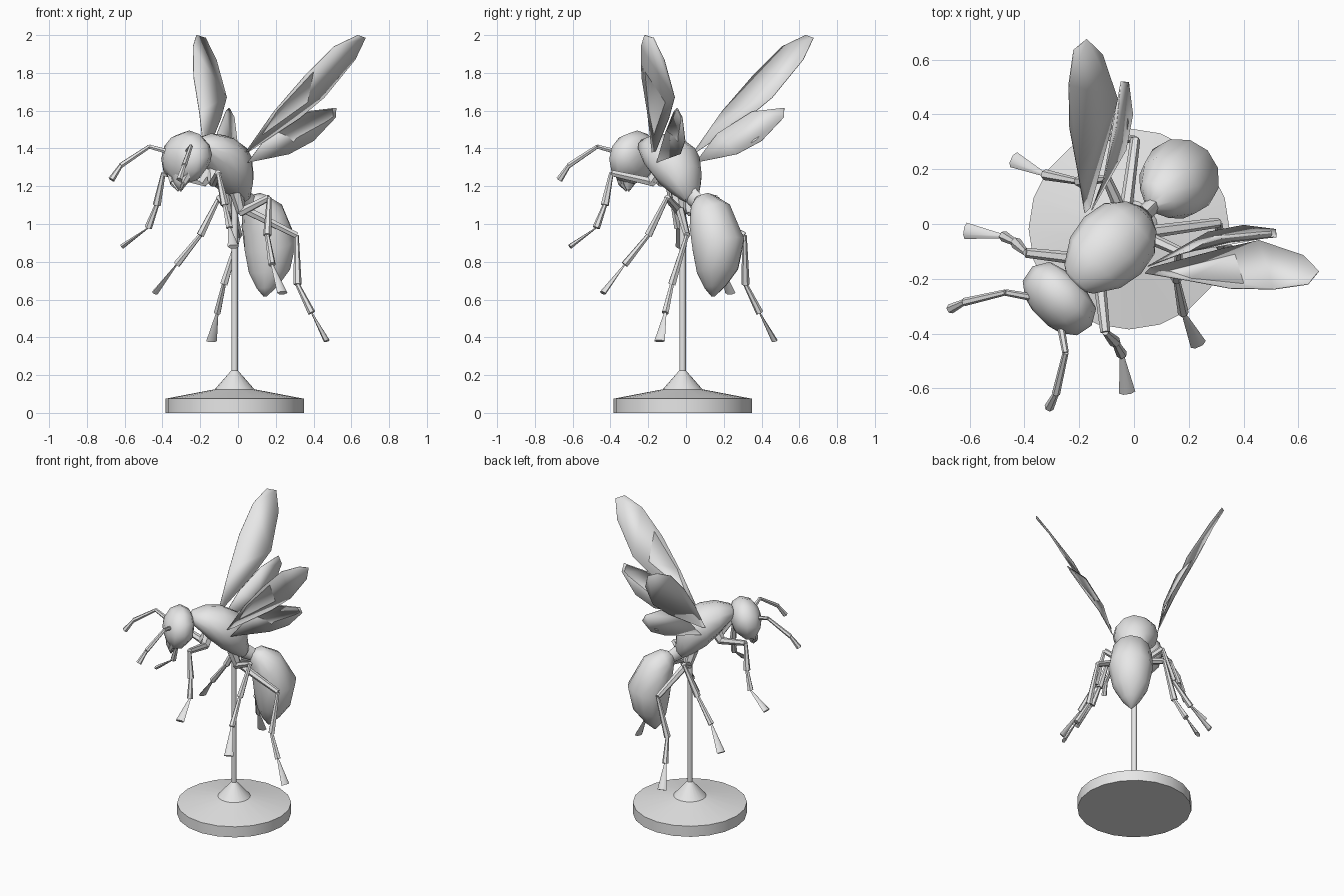
import bpy, bmesh, math
from mathutils import Vector

if "Cube" in bpy.data.objects:
    bpy.data.objects.remove(bpy.data.objects["Cube"])

GREY = bpy.data.materials.new("plain grey")
GREY.diffuse_color = (0.8, 0.8, 0.8, 1)
GREY.use_nodes = True
GREY.node_tree.nodes["Principled BSDF"].inputs["Base Color"].default_value = GREY.diffuse_color
R2 = math.sqrt(0.5)
CX = -0.018  # stand axis, on x = y


def body_point(u, s, z):
    """u runs forward along the insect, s sideways to its left."""
    return Vector(((s - u) * R2, (-u - s) * R2, z))


def finish(name, bm, angle):
    bmesh.ops.recalc_face_normals(bm, faces=bm.faces)
    me = bpy.data.meshes.new(name)
    bm.to_mesh(me)
    bm.free()
    me.materials.append(GREY)
    me.shade_smooth()
    me.set_sharp_from_angle(angle=math.radians(angle))
    ob = bpy.data.objects.new(name, me)
    bpy.context.collection.objects.link(ob)
    return ob


def skin(bm, rings):
    """Join rings of points with quads and close both ends."""
    loops = [[bm.verts.new(p) for p in ring] for ring in rings]
    n = len(loops[0])
    for a, b in zip(loops, loops[1:]):
        for i in range(n):
            j = (i + 1) % n
            bm.faces.new((a[i], a[j], b[j], b[i]))
    bm.faces.new(loops[0])
    bm.faces.new(loops[-1])


def loft(name, sections, n=12):
    """Sections: upper point u, z, lower point u, z, half width."""
    rings = []
    for tu, tz, bu, bz, hw in sections:
        ring = []
        for i in range(n):
            a = 2 * math.pi * i / n
            c = math.cos(a) / 2
            ring.append(body_point((tu + bu) / 2 + (tu - bu) * c, hw * math.sin(a),
                                   (tz + bz) / 2 + (tz - bz) * c))
        rings.append(ring)
    bm = bmesh.new()
    skin(bm, rings)
    finish(name, bm, 55)


def limb(name, points, radii, n=6, flat_tip=False):
    """Chain of tapered segments; radii gives start and end of each."""
    bm = bmesh.new()
    last = len(radii) - 1
    for k, (r0, r1) in enumerate(radii):
        p, q = points[k], points[k + 1]
        d = (q - p).normalized()
        side = d.cross(Vector((0, 0, 1))).normalized()
        up = side.cross(d)
        f = 0.45 if flat_tip and k == last else 1
        skin(bm, [[c + r * (side * math.cos(a) + up * f * math.sin(a))
                   for a in (2 * math.pi * i / n for i in range(n))]
                  for c, r in ((p, r0), (q, r1))])
    finish(name, bm, 50)


def both_sides(name, points, build):
    """The insect is symmetric about x = y."""
    build("left_" + name, [Vector(p) for p in points])
    build("right_" + name, [Vector((y, x, z)) for x, y, z in points])


def wing(name, points):
    bm = bmesh.new()
    bm.faces.new([bm.verts.new(p) for p in points])
    ob = finish(name, bm, 30)
    mod = ob.modifiers.new("thin", 'SOLIDIFY')
    mod.thickness = 0.004
    mod.offset = 0


# Display stand: disc, cone and pole turned from one profile
bm = bmesh.new()
skin(bm, [[Vector((CX + r * math.cos(a), CX + r * math.sin(a), z))
           for a in (2 * math.pi * i / 20 for i in range(20))]
          for r, z in ((0.367, 0), (0.367, 0.075), (0.105, 0.125),
                       (0.026, 0.215), (0.017, 0.225), (0.017, 1.17))])
finish("stand", bm, 25)

# Head
loft("head", [(.295, 1.42, .295, 1.33, .05), (.315, 1.465, .315, 1.27, .12),
              (.365, 1.495, .38, 1.215, .153), (.43, 1.475, .44, 1.215, .14),
              (.472, 1.42, .472, 1.27, .09), (.485, 1.38, .485, 1.32, .04)])
loft("mouth", [(.47, 1.28, .39, 1.26, .06), (.465, 1.225, .405, 1.215, .04),
               (.445, 1.185, .42, 1.18, .015)], 8)

# Thorax, sloping down to the waist
loft("thorax", [(.315, 1.42, .305, 1.37, .035), (.295, 1.455, .275, 1.345, .075),
                (.2, 1.48, .2, 1.265, .13), (.1, 1.47, .12, 1.19, .147),
                (-.005, 1.42, .05, 1.145, .13), (-.055, 1.31, .01, 1.12, .09),
                (-.07, 1.17, -.02, 1.11, .045)])
loft("waist", [(-.07, 1.19, -.02, 1.1, .03), (-.12, 1.15, -.07, 1.08, .03)], 8)

# Abdomen, hanging down to a point
loft("abdomen", [(-.095, 1.15, -.075, 1.1, .025), (-.165, 1.165, -.085, 1.03, .085),
                 (-.275, 1.115, -.095, .94, .13), (-.38, .93, -.105, .85, .145),
                 (-.345, .765, -.125, .74, .115), (-.275, .675, -.16, .66, .06),
                 (-.21, .615, -.195, .615, .008)])

# Wings
both_sides("forewing", [(.04, -.18, 1.38), (.19, -.205, 1.595), (.35, -.235, 1.78),
                        (.51, -.238, 1.94), (.635, -.22, 2.0), (.675, -.172, 1.985),
                        (.62, -.115, 1.87), (.457, -.06, 1.67), (.325, -.09, 1.56),
                        (.06, -.16, 1.385)], wing)
both_sides("hindwing", [(.05, -.155, 1.325), (.167, -.11, 1.48), (.35, -.065, 1.595),
                        (.52, -.047, 1.615), (.518, -.02, 1.565), (.4, -.005, 1.44),
                        (.27, -.03, 1.37)], wing)

# Legs: femur, tibia, ankle and flat foot
LEG = [(.024, .018), (.012, .022), (.012, .02), (.007, .03)]
LEGS = {
    "front_leg": [(-.13, -.17, 1.22), (-.105, -.395, 1.27), (-.07, -.43, 1.1),
                  (-.045, -.475, .98), (-.025, -.615, .88)],
    "middle_leg": [(.01, -.03, 1.06), (.165, -.1, 1.14), (.155, -.2, .94),
                   (.18, -.325, .785), (.235, -.44, .635)],
    "hind_leg": [(.05, -.03, 1.07), (.31, .005, .94), (.315, -.075, .68),
                 (.39, -.11, .53), (.47, -.14, .38)],
}
for leg, pts in LEGS.items():
    both_sides(leg, pts, lambda nm, p: limb(nm, p, LEG, 6, True))

# Hip joints under the thorax
both_sides("front_hip", [(-.13, -.13, 1.3), (-.13, -.19, 1.215)],
           lambda nm, p: limb(nm, p, [(.04, .028)]))
both_sides("rear_hip", [(-.01, -.05, 1.17), (.02, -.03, 1.06)],
           lambda nm, p: limb(nm, p, [(.035, .025)]))

# Antennae and jaws
both_sides("antenna", [(-.27, -.36, 1.38), (-.25, -.47, 1.41), (-.285, -.62, 1.31),
                       (-.31, -.67, 1.235)],
           lambda nm, p: limb(nm, p, [(.014, .012), (.011, .015), (.011, .018)], 6))
both_sides("jaw", [(-.25, -.36, 1.28), (-.285, -.345, 1.22), (-.305, -.315, 1.175)],
           lambda nm, p: limb(nm, p, [(.022, .018), (.018, .005)], 6))
